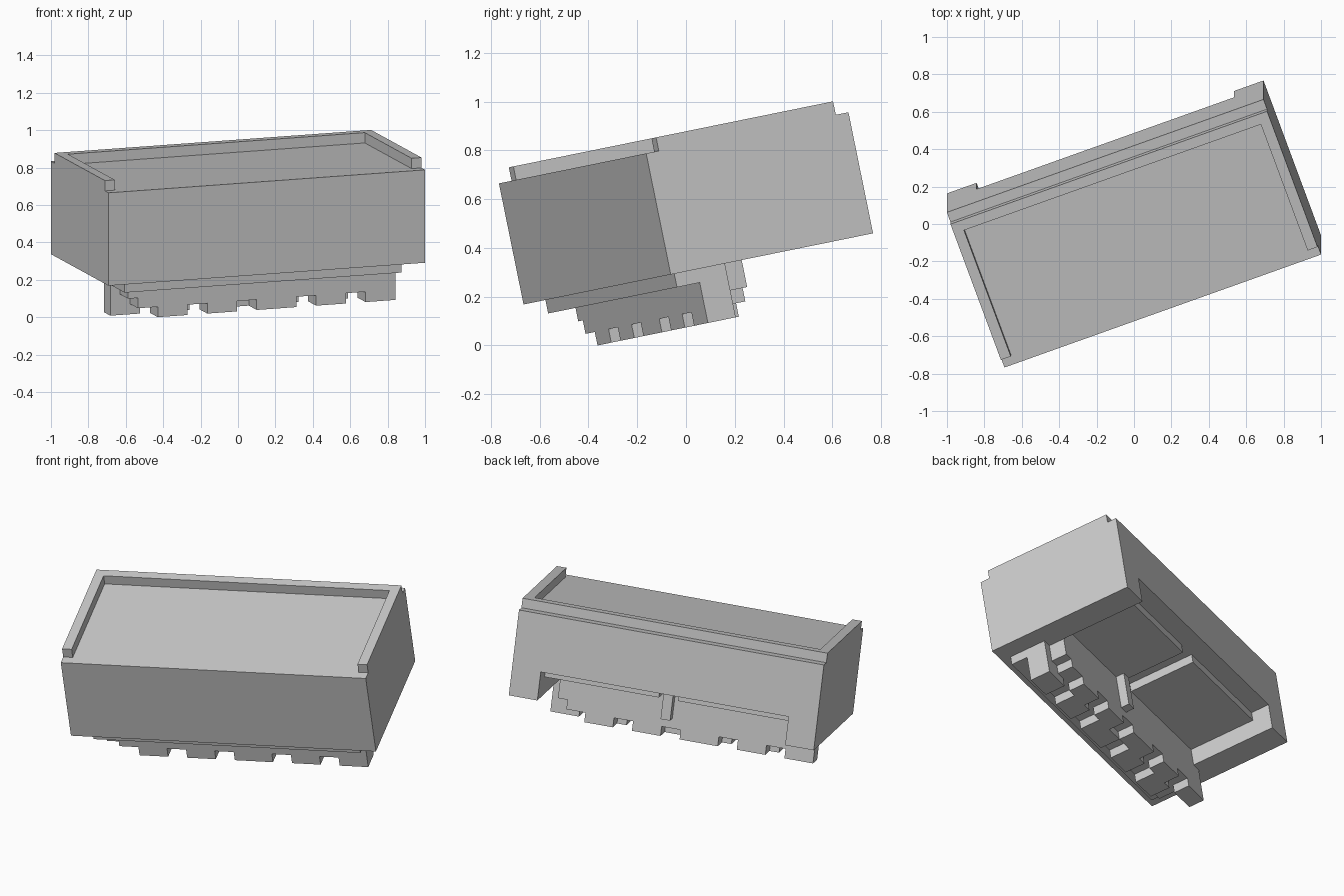
import bpy, bmesh, math
from mathutils import Matrix, Vector

if "Cube" in bpy.data.objects:
    bpy.data.objects.remove(bpy.data.objects["Cube"])

# Everything is drawn on a unit grid (u = length, v = depth, w = height),
# then scaled, tilted and centred at the end.
UNIT = 0.0563


def prism(name, outline, axis, lo, hi):
    """Extrude a 2D outline: axis 'w' takes (u, v) points, axis 'v' takes (u, w)."""
    bm = bmesh.new()
    place = (lambda p, t: (p[0], p[1], t)) if axis == 'w' else (lambda p, t: (p[0], t, p[1]))
    face = bm.faces.new([bm.verts.new(place(p, lo)) for p in outline])
    ext = bmesh.ops.extrude_face_region(bm, geom=[face])
    shift = Vector(place((0, 0), hi - lo))
    bmesh.ops.translate(bm, vec=shift, verts=[g for g in ext['geom'] if isinstance(g, bmesh.types.BMVert)])
    bmesh.ops.recalc_face_normals(bm, faces=bm.faces)
    mesh = bpy.data.meshes.new(name)
    bm.to_mesh(mesh)
    bm.free()
    obj = bpy.data.objects.new(name, mesh)
    bpy.context.collection.objects.link(obj)
    return obj


def block(name, u, v, w):
    pts = [(u[0], v[0]), (u[1], v[0]), (u[1], v[1]), (u[0], v[1])]
    return prism(name, pts, 'w', *w)


# Main body with a hollow open at the bottom and the back
body = block("body", (0, 32), (0, 16), (0, 9))
cutter = block("hollow_cutter", (3, 29), (6.7, 17), (-1, 3))
cut = body.modifiers.new("hollow", 'BOOLEAN')
cut.operation = 'DIFFERENCE'
cut.solver = 'EXACT'
cut.object = cutter
cutter.hide_render = True
cutter.hide_viewport = True

# Raised rim on three sides of the top
prism("top_rim", [(0, 1), (1, 1), (1, 14), (31, 14), (31, 1), (32, 1), (32, 15), (0, 15)], 'w', 9, 10)

# Slab under the front, two panels in the hollow, and a small post
block("lower_slab", (2, 30), (1, 5), (-1, 0))
for side, span in (("left", (3, 15)), ("right", (17, 29))):
    block(side + "_panel", span, (6.7, 14), (2, 3))
block("post", (17, 18), (6.7, 7.6), (-2, 3))

# Toothed plates: stepped at one end, notched along the bottom
toothed = [(30, -1), (3, -1), (3, -2), (4, -2), (4, -3), (6, -3), (6, -4)]
for n in (9, 14, 20, 25):
    toothed += [(n, -4), (n, -3), (n + 2, -3), (n + 2, -4)]
toothed.append((30, -4))
prism("front_toothed_plate", toothed, 'v', 2.8, 5)
mirrored = [(32 - u, 0 if w == -1 else w) for u, w in toothed]
prism("back_toothed_plate", mirrored, 'v', 5, 6.7)

# Tilt, scale, centre and stand on the ground
pose = (Matrix.Rotation(math.radians(11.5), 4, 'X') @ Matrix.Rotation(math.radians(20), 4, 'Z')
        @ Matrix.Scale(UNIT, 4))
parts = list(bpy.context.collection.objects)
pts = [pose @ v.co for o in parts if o is not cutter for v in o.data.vertices]
low = Vector([min(p[i] for p in pts) for i in range(3)])
high = Vector([max(p[i] for p in pts) for i in range(3)])
move = Matrix.Translation((-(low.x + high.x) / 2, -(low.y + high.y) / 2, -low.z))
for o in parts:
    o.matrix_world = move @ pose
